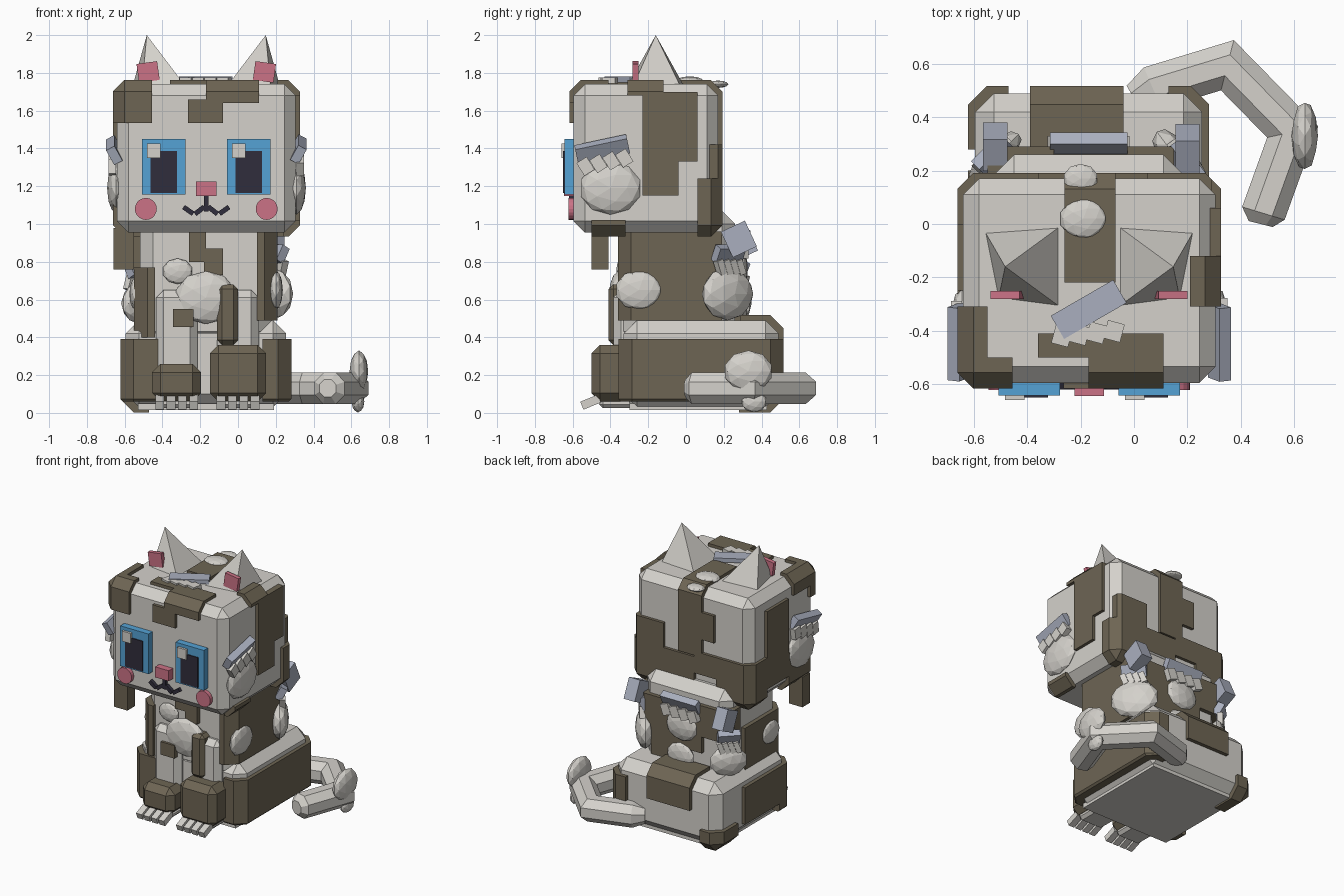
import bpy, bmesh, math
from mathutils import Matrix, Vector

if "Cube" in bpy.data.objects:
    bpy.data.objects.remove(bpy.data.objects["Cube"])


def material(name, rgb):
    m = bpy.data.materials.new(name)
    m.use_nodes = True
    m.diffuse_color = (*rgb, 1)
    m.node_tree.nodes["Principled BSDF"].inputs["Base Color"].default_value = (*rgb, 1)
    return m


WHITE = material("warm white", (0.66, 0.64, 0.60))
BROWN = material("olive brown", (0.155, 0.13, 0.088))
SLATE = material("pale slate", (0.40, 0.43, 0.52))
PINK = material("pink", (0.60, 0.17, 0.24))
BLUE = material("eye blue", (0.09, 0.36, 0.66))
DARK = material("near black", (0.03, 0.027, 0.045))


def finish(name, bm, mat):
    bmesh.ops.recalc_face_normals(bm, faces=bm.faces)
    me = bpy.data.meshes.new(name)
    bm.to_mesh(me)
    bm.free()
    me.materials.append(mat)
    ob = bpy.data.objects.new(name, me)
    bpy.context.collection.objects.link(ob)
    return ob


def block_mesh(x0, x1, y0, y1, z0, z1, chamfer=0.0):
    bm = bmesh.new()
    bmesh.ops.create_cube(bm, size=1)
    bmesh.ops.scale(bm, vec=(x1 - x0, y1 - y0, z1 - z0), verts=bm.verts)
    bmesh.ops.translate(bm, vec=((x0 + x1) / 2, (y0 + y1) / 2, (z0 + z1) / 2), verts=bm.verts)
    if chamfer:
        bmesh.ops.bevel(bm, geom=bm.edges[:], offset=chamfer, segments=1, affect='EDGES')
    return bm


def block(name, box, mat, chamfer=0.0):
    return finish(name, block_mesh(*box, chamfer), mat)


def patch(name, body, chamfer, region, lift=0.022):
    """Piece of a slightly inflated body shell, cut to a box region."""
    grown = [v + (lift if i % 2 else -lift) for i, v in enumerate(body)]
    bm = block_mesh(*grown, chamfer)
    for i, limit in enumerate(region):
        if limit is None:
            continue
        axis, normal = i // 2, Vector((0, 0, 0))
        normal[axis] = 1 if i % 2 else -1
        point = Vector((0, 0, 0))
        point[axis] = limit
        cut = bmesh.ops.bisect_plane(bm, geom=bm.verts[:] + bm.edges[:] + bm.faces[:],
                                     plane_co=point, plane_no=normal, clear_outer=True)
        edges = [e for e in cut["geom_cut"] if isinstance(e, bmesh.types.BMEdge)]
        if edges:
            bmesh.ops.holes_fill(bm, edges=edges, sides=0)
    return finish(name, bm, BROWN)


def tilted(name, loc, size, angle, mat, axis='Y'):
    bm = bmesh.new()
    bmesh.ops.create_cube(bm, size=1)
    bmesh.ops.scale(bm, vec=size, verts=bm.verts)
    bm.transform(Matrix.Translation(loc) @ Matrix.Rotation(math.radians(angle), 4, axis))
    return finish(name, bm, mat)


def tuft(name, loc, normal, radius, up=(0, 0, 1), plate=0.0, flat=0.3, tilt=0):
    """Faceted fluff disc, optionally with a slate plate and a row of teeth above."""
    n = Vector(normal).normalized()
    v = Vector(up)
    u = v.cross(n).normalized()
    frame = Matrix((u, v, n)).transposed().to_4x4()
    frame = Matrix.Translation(loc) @ frame
    bm = bmesh.new()
    bmesh.ops.create_icosphere(bm, subdivisions=2, radius=radius)
    bmesh.ops.scale(bm, vec=(1, 0.85, flat), verts=bm.verts)
    bm.transform(frame)
    finish(name + "_fluff", bm, WHITE)
    if plate:
        turn = frame @ Matrix.Rotation(math.radians(tilt), 4, 'Z')
        rise = radius * 0.85
        bm = bmesh.new()
        bmesh.ops.create_cube(bm, size=1)
        bmesh.ops.scale(bm, vec=(plate, 0.09, 0.05), verts=bm.verts)
        bm.transform(turn @ Matrix.Translation((0, rise + 0.07, 0.01)) @ Matrix.Rotation(0.5, 4, 'X'))
        finish(name + "_plate", bm, SLATE)
        bm = bmesh.new()
        for i in range(4):
            place = Matrix.Translation(((i - 1.5) * plate / 4, rise, 0.02))
            bmesh.ops.create_cube(bm, size=1, matrix=turn @ place @ Matrix.Rotation(0.35, 4, 'Z')
                                  @ Matrix.Diagonal((plate / 4.4, 0.08, 0.04, 1)))
        finish(name + "_teeth", bm, WHITE)


# Main bodies
HEAD = (-0.64, 0.305, -0.595, 0.17, 0.955, 1.74)
TORSO = (-0.52, 0.18, -0.33, 0.26, 0.36, 1.07)
BASE = (-0.595, 0.255, -0.33, 0.49, 0.03, 0.49)
N = None
block("head", HEAD, WHITE, 0.06)
block("torso", TORSO, WHITE, 0.07)
block("haunches", BASE, WHITE, 0.07)
block("under_plate", (-0.53, 0.19, -0.3, 0.43, 0.015, 0.05), WHITE)

# Head markings
head_regions = {
    "forehead_right": (-0.17, 0.11, N, -0.41, 1.64, N),
    "forehead_middle": (-0.265, -0.08, N, -0.5, 1.535, 1.66),
    "forehead_left": (-0.36, -0.17, -0.5, -0.41, 1.7, N),
    "brow_corner": (N, -0.455, N, -0.5, 1.535, N),
    "brow_corner_side": (N, -0.55, -0.5, -0.31, 1.62, N),
    "crown": (-0.26, -0.07, -0.22, N, 1.25, N),
    "crown_side": (-0.36, -0.26, 0.1, N, 1.38, 1.58),
    "left_temple": (0.21, N, -0.31, -0.12, 1.68, N),
    "left_side_upper": (0.25, N, -0.23, 0.06, 1.33, 1.7),
    "left_side_lower": (0.25, N, -0.23, -0.04, 1.15, 1.33),
    "left_nape": (0.02, N, 0.06, N, N, 1.24),
    "nape_high": (0.05, 0.29, 0.1, N, 1.2, 1.42),
    "nape_low": (-0.2, 0.05, 0.1, N, 1.0, 1.24),
    "jaw_left": (0.24, N, -0.5, -0.32, N, 1.02),
    "right_nape": (N, -0.38, 0.0, N, N, 1.28),
    "right_nape_step": (-0.38, -0.2, 0.1, N, 1.12, 1.28),
    "right_side_upper": (N, -0.57, -0.25, 0.0, 1.05, 1.62),
    "right_side_lower": (N, -0.57, -0.5, -0.25, N, 1.22),
}
for key, region in head_regions.items():
    patch("head_patch_" + key, HEAD, 0.06, region)
block("cheek_drop", (-0.66, -0.55, -0.5, -0.41, 0.76, 0.98), BROWN)

# Torso markings
torso_regions = {
    "left": (0.1, N, N, 0.19, 0.49, 0.96),
    "chest": (-0.26, -0.17, N, -0.25, 0.8, 0.99),
    "chest_step": (-0.18, -0.08, N, -0.25, 0.73, 0.87),
    "right": (N, -0.44, N, 0.1, 0.4, 0.77),
    "back": (-0.33, 0.15, 0.15, N, 0.6, 0.92),
    "back_low": (-0.13, 0.08, 0.15, N, 0.4, 0.6),
    "back_corner": (N, -0.3, 0.15, N, 0.72, 0.95),
}
for key, region in torso_regions.items():
    patch("torso_patch_" + key, TORSO, 0.07, region, 0.03)

# Haunch markings
base_regions = {
    "left": (0.13, N, N, 0.42, 0.06, 0.39),
    "left_back": (0.13, N, 0.3, N, 0.06, 0.39),
    "right": (N, -0.34, N, -0.2, 0.06, 0.39),
    "right_side": (N, -0.5, -0.2, 0.2, 0.12, 0.39),
    "right_back": (N, -0.47, 0.28, N, N, 0.16),
    "rump": (-0.39, -0.04, 0.28, N, 0.28, N),
}
for key, region in base_regions.items():
    patch("haunch_patch_" + key, BASE, 0.07, region, 0.027)

# Front legs, boots and toes
for side, cx, top, half in (("right", -0.325, 0.26, 0.13), ("left", 0.0, 0.36, 0.148)):
    block(side + "_front_leg", (cx - 0.11, cx + 0.11, -0.385, -0.18, 0.04, 0.65), WHITE, 0.04)
    block(side + "_boot", (cx - half, cx + half, -0.5, -0.24, 0.06, top), BROWN, 0.045)
    block(side + "_paw", (cx - 0.1, cx + 0.1, -0.46, -0.28, 0.025, 0.08), WHITE, 0.02)
    for i in range(4):
        tilted(f"{side}_toe_{i}", (cx + (i - 1.5) * 0.06, -0.505, 0.057), (0.046, 0.1, 0.045), 22, WHITE, 'X')
block("left_leg_patch", (-0.11, 0.0, -0.41, -0.3, 0.36, 0.68), BROWN, 0.025)
block("right_leg_patch", (-0.345, -0.235, -0.405, -0.3, 0.455, 0.55), BROWN)

# Ears and face, repeated about the middle of the head
MID = -0.168
for side, s in (("right", -1), ("left", 1)):
    bm = bmesh.new()
    base = [bm.verts.new((MID + s * dx, y, 1.73)) for dx, y in
            ((0.11, -0.01), (0.39, -0.03), (0.34, -0.28), (0.11, -0.31))]
    tip = bm.verts.new((MID + s * 0.315, -0.16, 2.0))
    bm.faces.new(base)
    for i in range(4):
        bm.faces.new((base[i], base[(i + 1) % 4], tip))
    finish(side + "_ear", bm, WHITE)
    tilted(side + "_inner_ear", (MID + s * 0.308, -0.267, 1.805), (0.11, 0.03, 0.1), s * 8, PINK)
    ex = MID + s * 0.225
    block(side + "_eye", (ex - 0.115, ex + 0.115, -0.643, -0.58, 1.155, 1.45), BLUE)
    block(side + "_pupil", (ex - 0.07, ex + 0.07, -0.65, -0.6, 1.165, 1.387), DARK)
    block(side + "_eye_glint", (ex - 0.09, ex - 0.018, -0.66, -0.6, 1.35, 1.425), WHITE)
    bm = bmesh.new()
    bmesh.ops.create_cone(bm, cap_ends=True, segments=20, radius1=0.058, radius2=0.058, depth=0.05,
                          matrix=Matrix.Translation((MID + s * 0.32, -0.598, 1.08))
                          @ Matrix.Rotation(math.pi / 2, 4, 'X'))
    finish(side + "_cheek", bm, PINK)
    for part, dx, z, angle in (("inner", 0.035, 1.072, 38), ("outer", 0.095, 1.072, -35)):
        tilted(f"{side}_mouth_{part}", (MID + s * dx, -0.6, z), (0.062, 0.04, 0.026), s * angle, DARK)
tilted("mouth_stem", (MID, -0.6, 1.11), (0.026, 0.04, 0.09), 0, DARK)
block("nose", (MID - 0.055, MID + 0.055, -0.645, -0.58, 1.148, 1.225), PINK)

# Fluff on the head
tuft("left_cheek_tuft", (0.31, -0.4, 1.19), (1, 0, 0), 0.165, plate=0.28, tilt=12)
tuft("right_cheek_tuft", (-0.645, -0.4, 1.19), (-1, 0, 0), 0.16, plate=0.28, tilt=-12)
tuft("crown_tuft", (-0.19, 0.02, 1.755), (0, 0, 1), 0.09, up=(0, 1, 0))
tuft("crown_small_tuft", (-0.2, 0.17, 1.74), (0, 0, 1), 0.065, up=(0, 1, 0))
tilted("brow_plate", (-0.17, -0.32, 1.765), (0.27, 0.1, 0.03), 30, SLATE, 'Z')
for i in range(4):
    tilted(f"brow_tooth_{i}", (-0.27 + i * 0.065, -0.42 + i * 0.006, 1.76), (0.065, 0.07, 0.03), -15, WHITE, 'Z')

# Fluff on the body
tuft("chest_tuft", (-0.17, -0.36, 0.61), (0, -1, 0), 0.165)
tuft("chest_small_tuft", (-0.32, -0.345, 0.75), (0, -1, 0), 0.08)
tuft("left_shoulder_tuft", (0.2, -0.25, 0.65), (1, 0, 0), 0.125)
tuft("right_shoulder_tuft", (-0.545, -0.2, 0.63), (-1, 0, 0), 0.1)
tuft("left_flank_tuft", (0.18, 0.22, 0.63), (0.8, 0.6, 0), 0.165, plate=0.17, flat=0.4)
tuft("right_flank_tuft", (-0.52, 0.25, 0.58), (-0.7, 0.7, 0), 0.13, plate=0.15, flat=0.4)
tuft("back_tuft", (-0.17, 0.29, 0.76), (0, 1, 0), 0.125, plate=0.29)
tuft("back_low_tuft", (-0.16, 0.29, 0.54), (0, 1, 0), 0.11)
tilted("left_back_plate", (0.2, 0.28, 0.92), (0.09, 0.14, 0.15), 25, SLATE, 'X')
tilted("right_back_plate", (-0.52, 0.29, 0.9), (0.09, 0.13, 0.15), 25, SLATE, 'X')

# Tail: hexagonal tube with mitred bends
path = [Vector(p) for p in ((0.0, 0.47, 0.13), (0.07, 0.51, 0.13), (0.35, 0.595, 0.13),
                            (0.595, 0.345, 0.13), (0.485, 0.04, 0.13), (0.475, 0.0, 0.13))]
radii = (0.06, 0.09, 0.09, 0.09, 0.09, 0.05)
bm = bmesh.new()
rings = []
for i, p in enumerate(path):
    a = (path[min(i + 1, 5)] - p).normalized()
    b = (p - path[max(i - 1, 0)]).normalized()
    along = (a + b).normalized()
    side = Vector((along.y, -along.x, 0))
    widen = 1 / max(along.dot(a), along.dot(b), 0.7) if 0 < i < 5 else 1
    widen = min(1 / along.dot(a), 1.4) if 0 < i < 5 else 1
    angles = [math.tau * (k + 0.5) / 8 for k in range(8)]
    rings.append([bm.verts.new(p + radii[i] * (side * math.cos(t) * widen + Vector((0, 0, math.sin(t)))))
                  for t in angles])
for r, q in zip(rings, rings[1:]):
    for k in range(8):
        bm.faces.new((r[k], r[(k + 1) % 8], q[(k + 1) % 8], q[k]))
bm.faces.new(rings[0])
bm.faces.new(rings[-1])
finish("tail", bm, WHITE)
tuft("tail_tuft", (0.64, 0.33, 0.22), (1, 0, 0), 0.13, flat=0.38)
tuft("tail_small_tuft", (0.635, 0.36, 0.06), (1, 0, 0), 0.068, flat=0.5)
